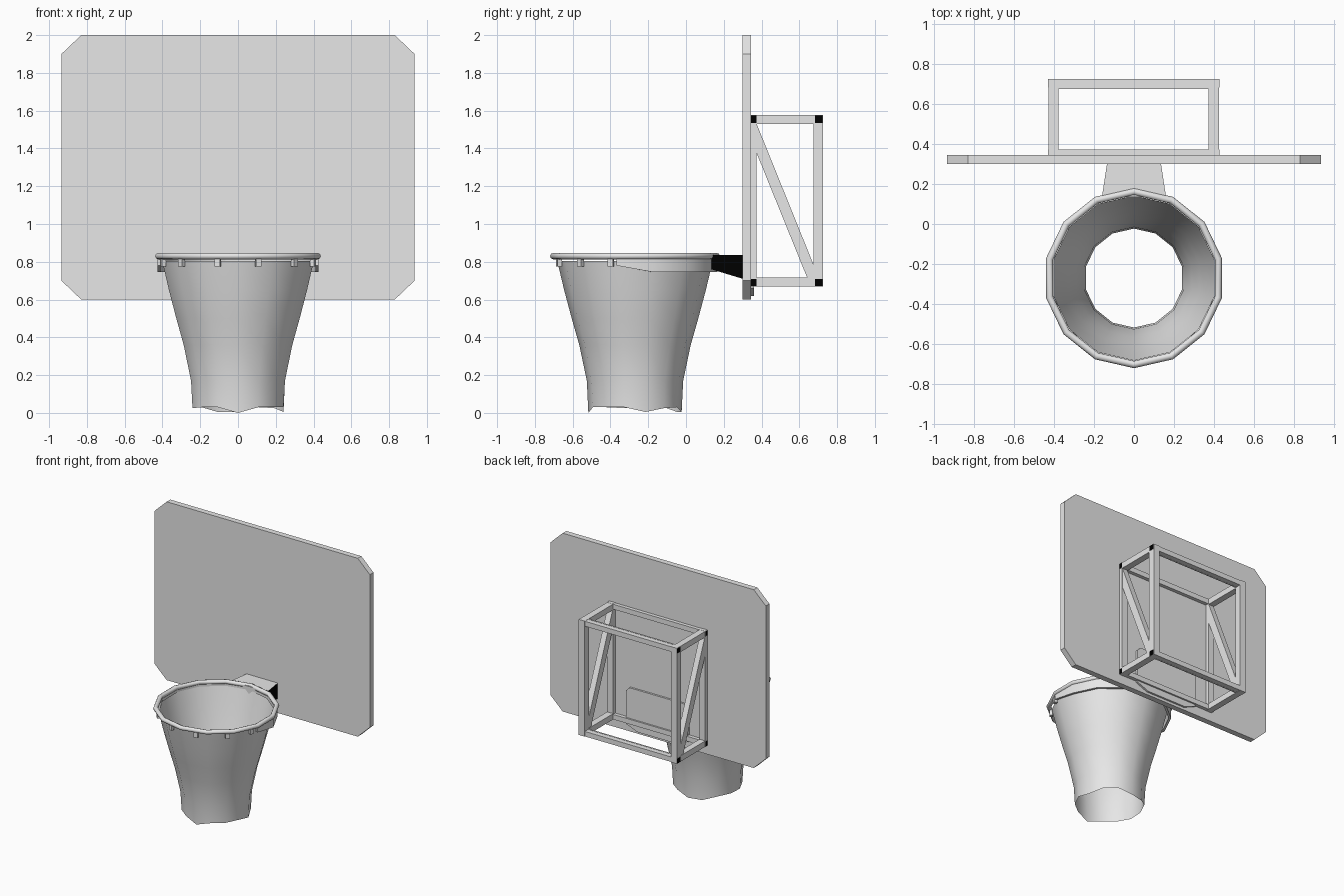
import bpy, bmesh, math
from mathutils import Vector

if "Cube" in bpy.data.objects:
    bpy.data.objects.remove(bpy.data.objects["Cube"])

CY, SIDES = -0.27, 14            # hoop centre in y, sides of hoop and net


def material(name, v):
    m = bpy.data.materials.new(name)
    m.diffuse_color = (v, v, v, 1)
    m.use_nodes = True
    m.node_tree.nodes["Principled BSDF"].inputs["Base Color"].default_value = m.diffuse_color
    return m


GREY, BLACK = material("light grey", 0.8), material("black", 0.0)


def finish(name, verts, faces, smooth=None, black_sides=False):
    me = bpy.data.meshes.new(name)
    me.from_pydata(verts, [], faces)
    bm = bmesh.new()
    bm.from_mesh(me)
    bmesh.ops.recalc_face_normals(bm, faces=bm.faces)
    bm.to_mesh(me)
    bm.free()
    me.materials.append(GREY)
    me.materials.append(BLACK)
    if black_sides:
        for p in me.polygons:
            p.material_index = int(abs(p.normal.x) > 0.9)
    ob = bpy.data.objects.new(name, me)
    bpy.context.collection.objects.link(ob)
    if smooth:
        bpy.ops.object.select_all(action='DESELECT')
        ob.select_set(True)
        bpy.context.view_layer.objects.active = ob
        bpy.ops.object.shade_smooth_by_angle(angle=math.radians(smooth))
    return ob


def loft(name, a, b, **kw):
    """Solid between two matching outlines."""
    n = len(a)
    faces = [tuple(range(n)), tuple(range(n, 2 * n))]
    faces += [(i, (i + 1) % n, n + (i + 1) % n, n + i) for i in range(n)]
    return finish(name, list(a) + list(b), faces, **kw)


def box(name, x0, x1, y0, y1, z0, z1, **kw):
    q = [(y0, z0), (y1, z0), (y1, z1), (y0, z1)]
    return loft(name, [(x0, *p) for p in q], [(x1, *p) for p in q], **kw)


def slab(name, outline, y0, y1):
    return loft(name, [(x, y0, z) for x, z in outline], [(x, y1, z) for x, z in outline])


def polar(k, r, z):
    """Point on the hoop; k counts corners, starting at the front."""
    a = 2 * math.pi * k / SIDES
    return (r * math.sin(a), CY - r * math.cos(a), z)


# Backboard with clipped corners
slab("backboard", [(-0.83, 0.6), (0.83, 0.6), (0.935, 0.7), (0.935, 1.9),
                   (0.83, 2), (-0.83, 2), (-0.935, 1.9), (-0.935, 0.7)], 0.30, 0.345)

# Mounting plate and lower flange behind the board
slab("mounting_plate", [(-0.27, 0.66), (0.27, 0.66), (0.27, 0.92), (0.24, 0.95),
                        (-0.24, 0.95), (-0.27, 0.92)], 0.345, 0.36)
slab("mounting_flange", [(-0.17, 0.62), (0.17, 0.62), (0.27, 0.66), (-0.27, 0.66)], 0.345, 0.36)

# Support frame: cross bars with black ends
for zn, z0 in (("bottom", 0.67), ("top", 1.535)):
    for yn, y0, y1 in (("front", 0.345, 0.373), ("rear", 0.682, 0.723)):
        box(f"cross_bar_{zn}_{yn}", -0.43, 0.426, y0, y1, z0 + 0.001, z0 + 0.04, black_sides=True)
    box(f"cross_bar_{zn}_inner", -0.427, 0.423, 0.674, 0.684, z0, z0 + 0.042)

# Support frame: posts, arms and diagonal braces on each side
for side, x0, x1 in (("left", -0.428, -0.378), ("right", 0.372, 0.424)):
    box(f"post_front_{side}", x0, x1, 0.345, 0.373, 0.67, 1.577)
    box(f"post_rear_{side}", x0, x1, 0.674, 0.725, 0.67, 1.577)
    for zn, z0 in (("bottom", 0.67), ("top", 1.53)):
        box(f"arm_{zn}_{side}", x0, x1, 0.373, 0.674, z0, z0 + 0.046)
    brace = [(0.372, 1.38), (0.643, 0.712), (0.675, 0.712), (0.675, 0.785), (0.372, 1.535)]
    loft(f"brace_{side}", [(x0 + 0.003, *p) for p in brace], [(x1 - 0.003, *p) for p in brace])

# Bracket between hoop and board
loft("hoop_bracket",
     [(-0.16, 0.135, 0.76), (0.16, 0.135, 0.76), (0.16, 0.135, 0.835), (-0.16, 0.135, 0.835)],
     [(-0.135, 0.30, 0.71), (0.135, 0.30, 0.71), (0.135, 0.30, 0.835), (-0.135, 0.30, 0.835)],
     black_sides=True)

# Hoop: round tube swept around the corners
M = 8
verts = [polar(k, 0.432 + 0.018 * math.cos(2 * math.pi * j / M),
               0.83 + 0.017 * math.sin(2 * math.pi * j / M))
         for k in range(SIDES) for j in range(M)]
faces = [(k * M + j, k * M + (j + 1) % M, (k + 1) % SIDES * M + (j + 1) % M, (k + 1) % SIDES * M + j)
         for k in range(SIDES) for j in range(M)]
finish("hoop", verts, faces, smooth=50)

# Skirt under the rear half of the hoop, tapering at its front ends
verts, faces = [], []
for i, k in enumerate(range(3, 12)):
    low = 0.78 if k in (3, 11) else 0.745
    verts += [polar(k, 0.438, low), polar(k, 0.438, 0.825), polar(k, 0.42, 0.825), polar(k, 0.42, low)]
    if i < 8:
        faces += [(4 * i + j, 4 * i + (j + 1) % 4, 4 * i + 4 + (j + 1) % 4, 4 * i + 4 + j) for j in range(4)]
faces += [(0, 1, 2, 3), (32, 33, 34, 35)]
finish("hoop_skirt", verts, faces, smooth=35)

# Net hooks around the front
for n, deg in enumerate((-72, -46, -15, 15, 46, 72)):
    k, w = deg / 360 * SIDES, 0.12
    loft(f"net_hook_{n}",
         [polar(k + s * w / 1.5, 0.405, z) for s, z in ((-1, 0.775), (1, 0.775), (1, 0.82), (-1, 0.82))],
         [polar(k + s * w / 1.5, 0.428, z) for s, z in ((-1, 0.775), (1, 0.775), (1, 0.82), (-1, 0.82))])

# Net: tapered open sleeve with an uneven lower hem
hem = [0.0, 0.03, 0.03, 0.03, 0.005, 0.025, 0.03, 0.005, 0.005, 0.03, 0.03, 0.025, 0.03, 0.03]
profile = [(0.412, 0.805), (0.375, 0.65), (0.335, 0.5), (0.295, 0.36), (0.255, 0.17), (0.247, 0.0)]
verts = [polar(k, r, z if z else hem[k]) for r, z in profile for k in range(SIDES)]
faces = [(i * SIDES + k, i * SIDES + (k + 1) % SIDES, (i + 1) * SIDES + (k + 1) % SIDES, (i + 1) * SIDES + k)
         for i in range(len(profile) - 1) for k in range(SIDES)]
finish("net", verts, faces, smooth=40)
